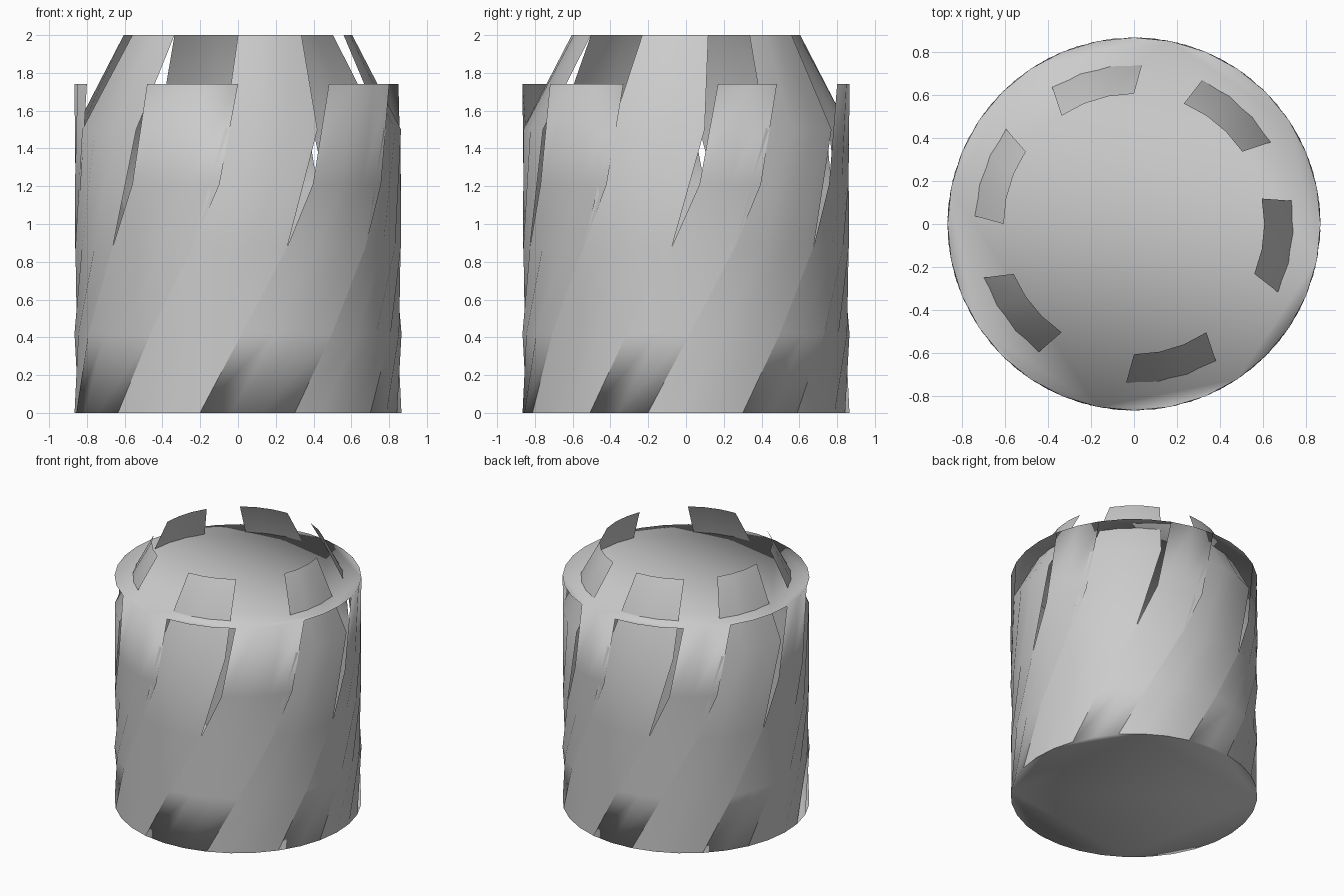
import bpy, bmesh
from math import radians, cos, sin

if "Cube" in bpy.data.objects:
    bpy.data.objects.remove(bpy.data.objects["Cube"])

N = 32                      # sides of the drum
STEP = 360 / N
R = 0.866
TWIST = 47.2                # total helix angle, degrees

# rows: (height, radius, twist so far)
PANEL_ROWS = [(0, R, 0), (0.42, R, 14.8), (0.88, R, 31), (1.21, R, 40.7), (1.74, R, TWIST)]
VANE_ROWS = [(0, R, 0), (0.42, R, 14.8), (0.88, R, 31), (1.5, R, 42.5), (2.0, 0.605, TWIST)]
# lattice ranges (start, end) of each strip round the drum
VANES = [(-2, 1), (3, 6), (8, 11), (13, 16), (18, 21), (24, 27)]
PANELS = [(1, 3), (6, 8), (11, 13), (16, 18), (21, 24), (27, 30)]


def point(k, row):
    z, r, t = row
    a = radians(k * STEP - TWIST + t)
    return (r * cos(a), r * sin(a), z)


def build(name, strips, rows, caps):
    bm = bmesh.new()
    verts = {}

    def v(k, i):
        key = (k % N, i)
        if key not in verts:
            verts[key] = bm.verts.new(point(k, rows[i]))
        return verts[key]

    # helical strips
    for a, b in strips:
        for k in range(a, b):
            for i in range(len(rows) - 1):
                bm.faces.new((v(k, i), v(k + 1, i), v(k + 1, i + 1), v(k, i + 1)))
    # thin end discs
    if caps:
        top = len(rows) - 1
        bm.faces.new([v(k, top) for k in range(N)])
        bm.faces.new([v(-k, 0) for k in range(N)])
    for f in bm.faces:
        f.smooth = True
    me = bpy.data.meshes.new(name)
    bm.to_mesh(me)
    bm.free()
    ob = bpy.data.objects.new(name, me)
    bpy.context.collection.objects.link(ob)
    return ob


# outer helical panels joined to the end discs
build("drum_panels", PANELS, PANEL_ROWS, True)
# helical vanes that bend inward through the top disc
build("tapered_vanes", VANES, VANE_ROWS, False)
